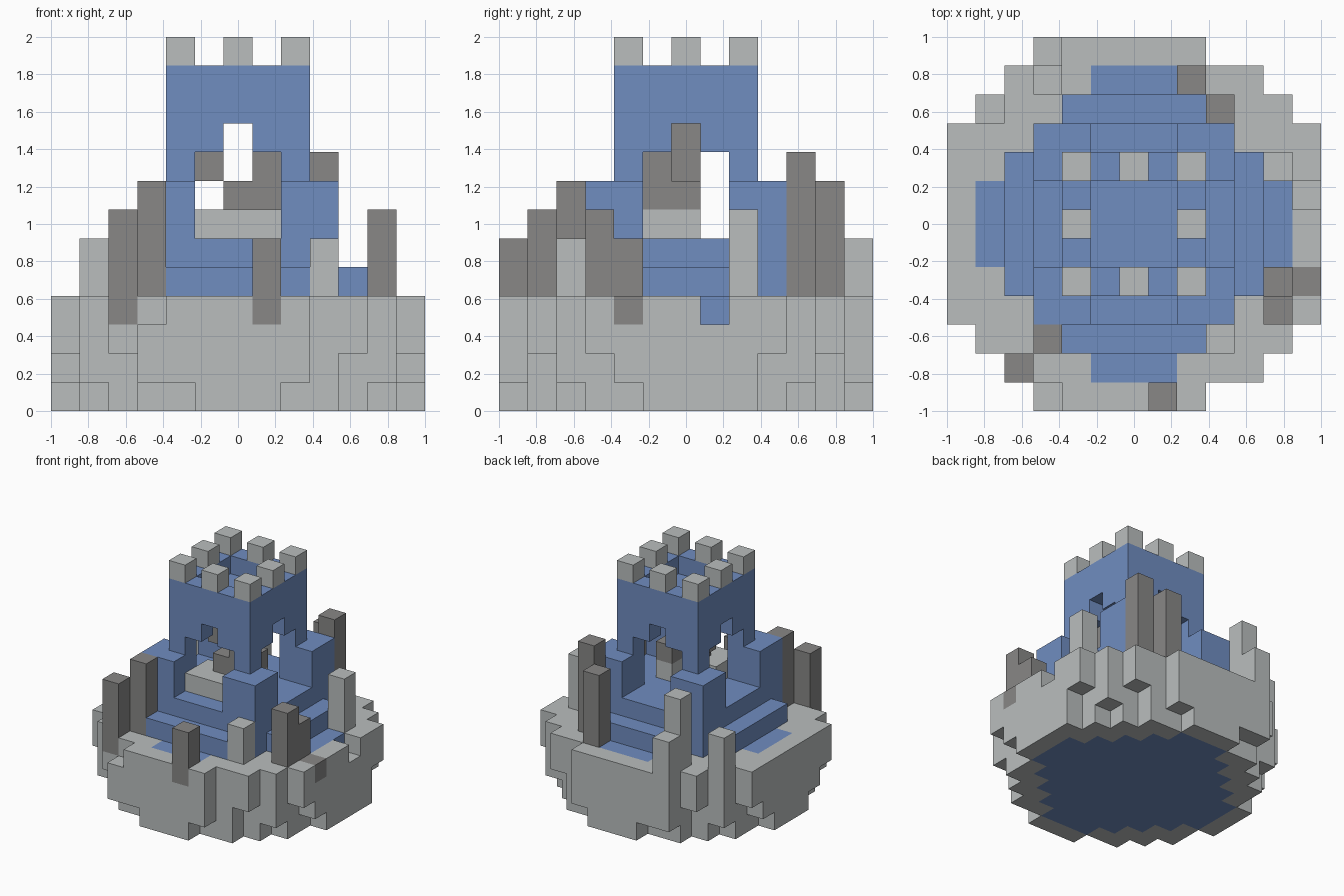
import bpy
import bmesh
from mathutils import Vector

if "Cube" in bpy.data.objects:
    bpy.data.objects.remove(bpy.data.objects["Cube"], do_unlink=True)

U = 2 / 13  # edge of one building block


def make_material(name, rgb):
    mat = bpy.data.materials.new(name)
    mat.use_nodes = True
    mat.diffuse_color = (*rgb, 1)
    mat.node_tree.nodes["Principled BSDF"].inputs["Base Color"].default_value = (*rgb, 1)
    return mat


BLUE = make_material("blue_brick", (0.162, 0.266, 0.527))
LIGHT = make_material("light_stone", (0.49, 0.515, 0.515))
DARK = make_material("dark_stone", (0.246, 0.242, 0.24))

cells = {}   # grid cell -> part name
colours = {}  # part name -> material


def fill(part, mat, xs, ys, zs):
    """Fill an inclusive range of blocks; later parts replace earlier ones."""
    colours[part] = mat
    for x in range(xs[0], xs[1] + 1):
        for y in range(ys[0], ys[1] + 1):
            for z in range(zs[0], zs[1] + 1):
                cells[x, y, z] = part


def carve(xs, ys, zs):
    for x in range(xs[0], xs[1] + 1):
        for y in range(ys[0], ys[1] + 1):
            for z in range(zs[0], zs[1] + 1):
                cells.pop((x, y, z), None)


def disc(part, mat, half_widths, zs):
    """Stepped round slab, half width given for each row outward from the middle."""
    for row, half in enumerate(half_widths):
        for y in {row, -row}:
            fill(part, mat, (-half, half), (y, y), zs)


# Round rampart, widening upward
disc("rampart", LIGHT, (6, 6, 5, 5, 4, 3, 1), (0, 0))
disc("rampart", LIGHT, (6, 6, 6, 5, 5, 3, 2), (1, 1))
disc("rampart", LIGHT, (6, 6, 6, 6, 5, 4, 2), (2, 3))
fill("rampart", LIGHT, (6, 6), (2, 2), (0, 0))
for y in (-6, 6):
    fill("rampart", LIGHT, (-3, -3), (y, y), (1, 3))
carve((6, 6), (1, 1), (3, 3))
carve((-3, -3), (-6, -6), (3, 3))

# Blue core and terraces of the keep
disc("courtyard", BLUE, (5, 5, 4, 3, 2, 1), (0, 3))
disc("lower_terrace", BLUE, (4, 4, 4, 3, 2), (4, 4))
fill("keep_floor", BLUE, (-3, 3), (-3, 3), (5, 5))

# Corner buttresses
for sx in (-1, 1):
    for sy in (-1, 1):
        xs = sorted((2 * sx, 3 * sx))
        ys = sorted((2 * sy, 3 * sy))
        fill("corner_buttresses", BLUE, xs, ys, (4, 7))

# Hollow tower with stepped arches on all four sides
fill("tower", BLUE, (-2, 2), (-2, 2), (6, 11))
carve((-1, 1), (-1, 1), (6, 9))
carve((-1, 1), (-1, 1), (11, 11))
carve((-1, 1), (-2, 2), (6, 8))
carve((-2, 2), (-1, 1), (6, 8))
carve((0, 0), (-2, 2), (9, 9))
carve((-2, 2), (0, 0), (9, 9))
for sx in (-1, 1):
    for sy in (-1, 1):
        fill("tower", BLUE, (2 * sx, 2 * sx), (2 * sy, 2 * sy), (6, 7))

# Battlements
for x in (-2, 0, 2):
    for y in (-2, 0, 2):
        if x or y:
            fill("battlements", LIGHT, (x, x), (y, y), (12, 12))

# Winding stair inside the tower
fill("stair_base", LIGHT, (-1, 1), (-2, -1), (6, 6))
fill("stair_base", LIGHT, (1, 1), (0, 0), (6, 6))
fill("stair", DARK, (0, 1), (-1, -1), (7, 7))
fill("stair", DARK, (1, 1), (0, 0), (7, 7))
fill("stair", DARK, (1, 1), (-1, -1), (8, 8))
fill("stair", DARK, (-1, -1), (0, 0), (8, 9))

# Standing stones on the rampart: x, y, bottom, top
for x, y, low, high in ((-4, -5, 3, 6), (-3, -4, 4, 7), (1, -6, 3, 5), (5, -3, 4, 6),
                        (5, -2, 4, 5), (6, -2, 3, 3), (3, 4, 4, 8), (2, 5, 4, 7)):
    fill("dark_posts", DARK, (x, x), (y, y), (low, high))
for x, y, high in ((3, -4, 5), (5, 2, 6), (-3, 5, 7), (-3, 6, 5), (-5, 4, 5)):
    fill("light_posts", LIGHT, (x, x), (y, y), (4, high))


def build(part):
    """Turn the blocks of one part into a mesh of its exposed faces."""
    bm = bmesh.new()
    for cell, owner in cells.items():
        if owner != part:
            continue
        centre = Vector((cell[0], cell[1], cell[2] + 0.5))
        for axis in range(3):
            for sign in (-1, 1):
                near = list(cell)
                near[axis] += sign
                if tuple(near) in cells:
                    continue
                n, a, b = Vector(), Vector(), Vector()
                n[axis] = sign / 2
                a[(axis + 1) % 3] = 0.5
                b[(axis + 2) % 3] = sign / 2
                ring = (-a - b, a - b, a + b, b - a)
                bm.faces.new([bm.verts.new((centre + n + c) * U) for c in ring])
    bmesh.ops.remove_doubles(bm, verts=bm.verts, dist=0.001)
    mesh = bpy.data.meshes.new(part)
    bm.to_mesh(mesh)
    bm.free()
    mesh.materials.append(colours[part])
    bpy.context.collection.objects.link(bpy.data.objects.new(part, mesh))


for name in colours:
    build(name)
